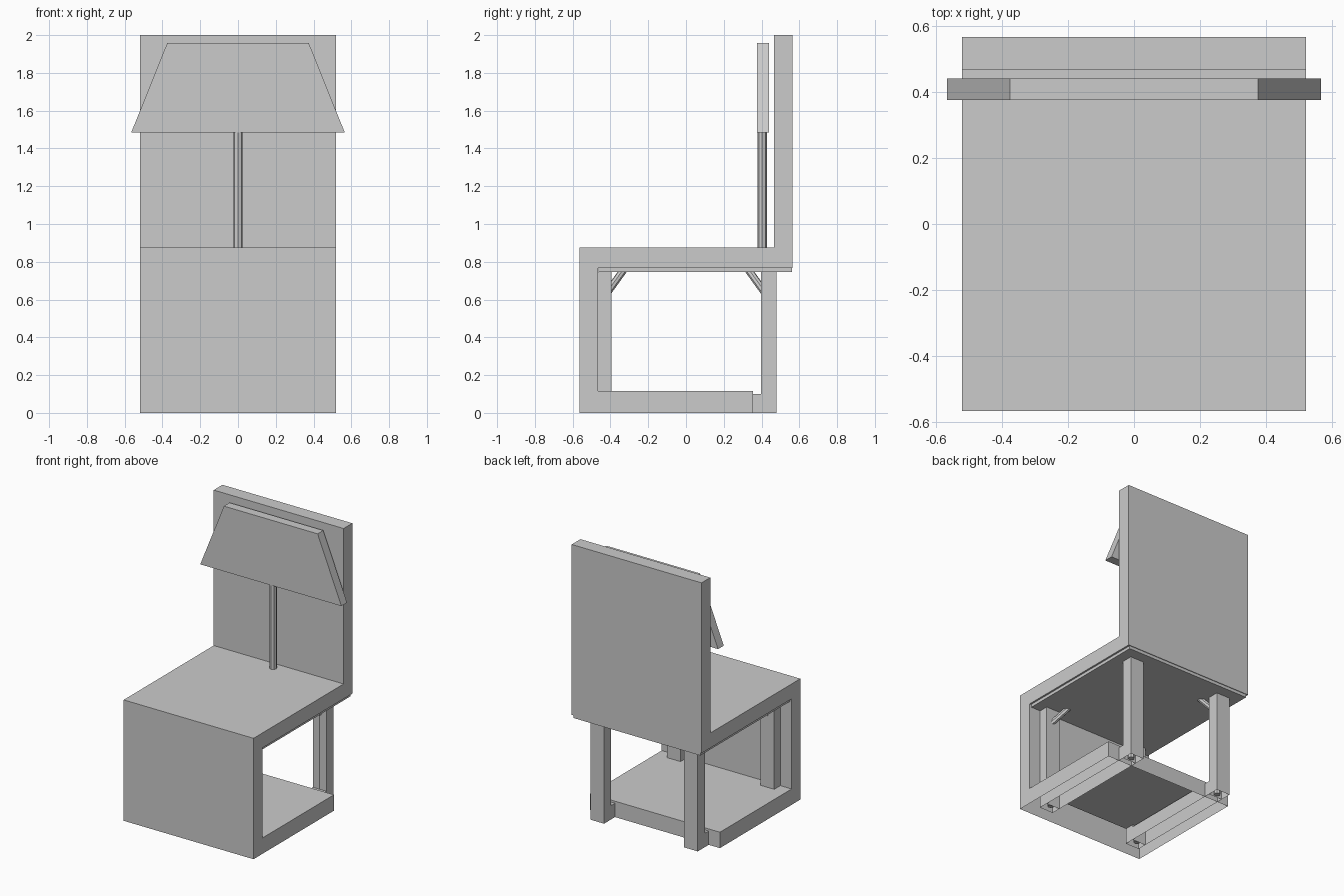
import bpy, bmesh
from mathutils import Vector

if "Cube" in bpy.data.objects:
    bpy.data.objects.remove(bpy.data.objects["Cube"])


def finish(name, bm):
    bmesh.ops.recalc_face_normals(bm, faces=bm.faces)
    me = bpy.data.meshes.new(name)
    bm.to_mesh(me)
    bm.free()
    ob = bpy.data.objects.new(name, me)
    bpy.context.collection.objects.link(ob)
    return ob


def prism(name, pts, axis, a, b, skip_last=False):
    """Extrude a 2D profile along x or y; optionally leave the closing edge open."""
    bm = bmesh.new()

    def ring(t):
        return [bm.verts.new((t, p, q) if axis == 'x' else (p, t, q)) for p, q in pts]
    r0, r1 = ring(a), ring(b)
    n = len(pts)
    bm.faces.new(r0)
    bm.faces.new(r1)
    for i in range(n - 1 if skip_last else n):
        j = (i + 1) % n
        bm.faces.new((r0[i], r0[j], r1[j], r1[i]))
    return finish(name, bm)


def box(name, x, y, z, open_bottom=False):
    pts = [(y[0], z[0]), (y[0], z[1]), (y[1], z[1]), (y[1], z[0])]
    return prism(name, pts, 'x', x[0], x[1], open_bottom)


def rod(name, p, q, r, sides=8):
    p, q = Vector(p), Vector(q)
    bm = bmesh.new()
    bmesh.ops.create_cone(bm, cap_ends=True, segments=sides, radius1=r, radius2=r,
                          depth=(q - p).length)
    ob = finish(name, bm)
    ob.location = (p + q) / 2
    ob.rotation_mode = 'QUATERNION'
    ob.rotation_quaternion = (q - p).to_track_quat('Z', 'Y')
    return ob


# folded body: base, front panel, seat and backboard, open underneath
prism("body", [(-.565, 0), (-.565, .875), (.465, .875), (.465, 2), (.565, 2),
               (.565, .767), (-.465, .767), (-.465, .115), (.355, .115), (.355, 0)],
      'x', -.52, .52, True)

# thin board under the seat
box("under_seat_board", (-.507, .507), (-.463, .56), (.745, .767))

# legs, foot rails, core rods and diagonal braces on both sides
for side, s in (("left", -1), ("right", 1)):
    x = (s * .375 - .055, s * .375 + .055)
    box(side + "_front_leg", x, (-.465, -.395), (0, .745), True)
    box(side + "_rear_leg", x, (.398, .48), (0, .745), True)
    box(side + "_foot_rail", x, (-.395, .398), (0, .1), True)
    for end, e in (("front", -1), ("rear", 1)):
        rod(f"{side}_{end}_core_rod", (s * .375, e * .418, .01), (s * .375, e * .418, .74), .022)
        rod(f"{side}_{end}_brace", (s * .385, e * .42, .632), (s * .295, e * .33, .757), .02)

# headrest board on its pole
prism("headrest", [(-.565, 1.485), (.565, 1.485), (.375, 1.957), (-.375, 1.957)],
      'y', .375, .44)
rod("headrest_pole", (0, .403, .87), (0, .403, 1.49), .025)
